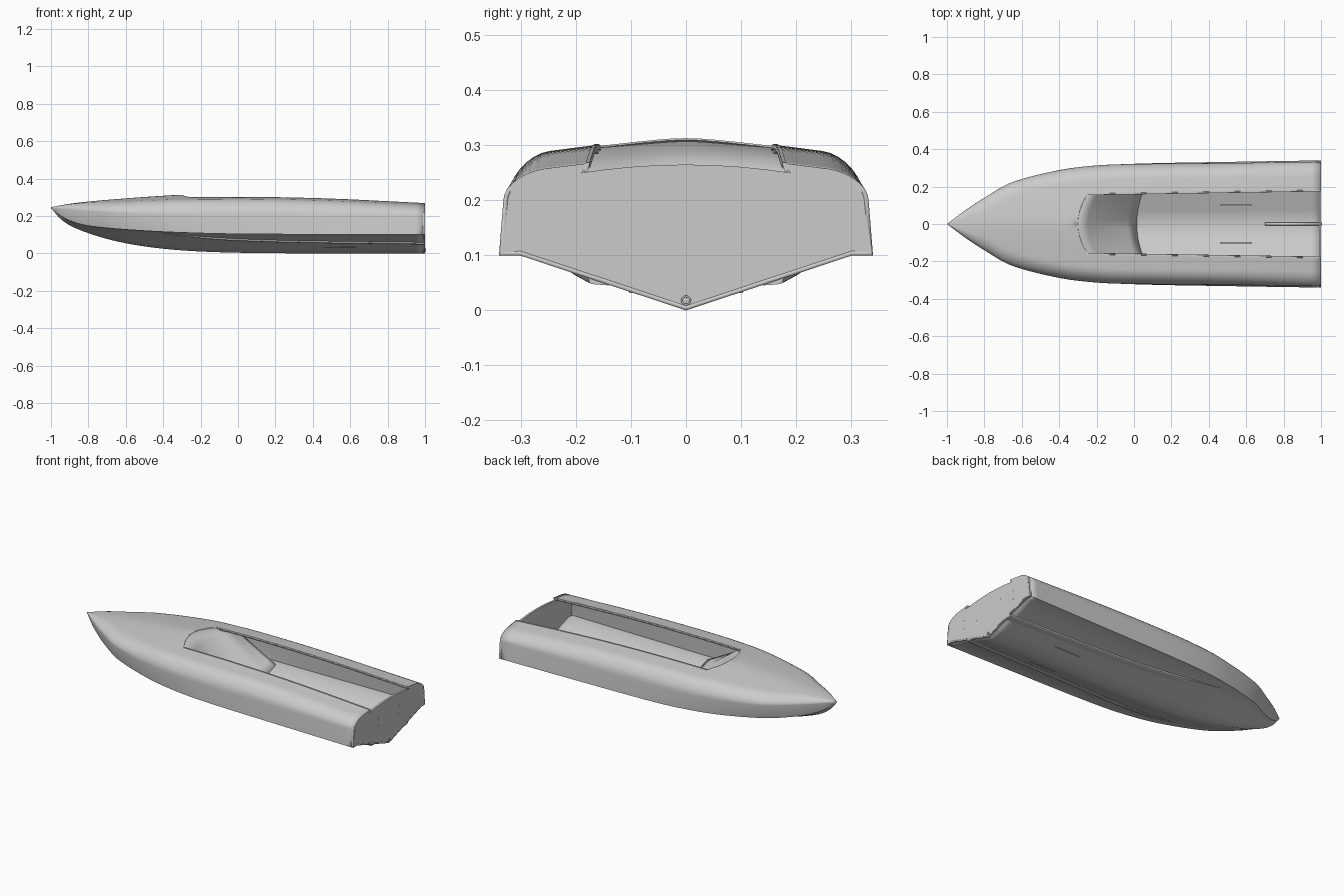
import bpy, bmesh, math
from mathutils import Matrix, Vector

if "Cube" in bpy.data.objects:
    bpy.data.objects.remove(bpy.data.objects["Cube"], do_unlink=True)

grey = bpy.data.materials.new("light grey")
grey.use_nodes = True
grey.diffuse_color = (0.6, 0.6, 0.6, 1)
grey.node_tree.nodes["Principled BSDF"].inputs["Base Color"].default_value = grey.diffuse_color


def curve(*pts):
    """Smooth function of x through a few (x, value) points."""
    n = len(pts)

    def slope(i):
        a, b = pts[max(i - 1, 0)], pts[min(i + 1, n - 1)]
        return (b[1] - a[1]) / (b[0] - a[0])

    def f(x):
        i = 0
        while i < n - 2 and x > pts[i + 1][0]:
            i += 1
        (xa, va), (xb, vb) = pts[i], pts[i + 1]
        h = xb - xa
        t = min(max((x - xa) / h, 0), 1)
        return ((2*t**3 - 3*t*t + 1) * va + (t**3 - 2*t*t + t) * h * slope(i)
                + (3*t*t - 2*t**3) * vb + (t**3 - t*t) * h * slope(i + 1))
    return f


# Hull lines along the length
keel_z = curve((-1, .243), (-.95, .185), (-.87, .135), (-.68, .072), (-.47, .033), (-.2, .01), (.2, .001), (1, 0))
chine_y = curve((-1, 0), (-.9, .055), (-.8, .115), (-.66, .195), (-.4, .275), (-.2, .308), (0, .322), (.5, .332), (1, .34))
chine_z = curve((-1, .243), (-.92, .185), (-.8, .148), (-.52, .122), (-.2, .108), (.1, .103), (1, .1))
sheer_y = curve((-1, 0), (-.9, .075), (-.8, .14), (-.66, .22), (-.4, .288), (-.2, .313), (0, .321), (.5, .326), (1, .332))
sheer_z = curve((-1, .243), (-.8, .226), (-.5, .21), (0, .2), (1, .2))
crown_z = curve((-1, .247), (-.9, .265), (-.8, .277), (-.6, .294), (-.4, .308), (-.3, .313), (.1, .316), (.5, .308), (1, .285))
strake_y = curve((-.42, .212), (-.2, .205), (0, .192), (.3, .175), (1, .158))
OPEN, CORNER, WIDTH = -.30, -.25, .155


def opening_y(x):
    if x <= OPEN:
        return 0
    if x <= CORNER:
        return WIDTH * math.sqrt((x - OPEN) / (CORNER - OPEN))
    return WIDTH + .016 * (x - CORNER)


def deck_z(x, y):
    soft = .05
    return crown_z(x) - .13 * (math.hypot(y, soft) - soft)


def inner_chine(x):
    return chine_y(x) * (1 - .11 * min(1, (x + 1) / .8)), chine_z(x)


def bottom_z(x, y):
    by, bz = inner_chine(x)
    return keel_z(x) + (bz - keel_z(x)) * min(1, abs(y) / max(by, .001))


def section(x):
    """Half cross-section from keel round to the edge of the cockpit."""
    by, bz = inner_chine(x)
    pts = [(by * k / 4, bottom_z(x, by * k / 4)) for k in range(5)]
    pts.append((chine_y(x), bz))
    sy, sz = sheer_y(x), sheer_z(x)
    rx = min(.075, sy * .5)
    for k in range(9):
        a = math.pi / 2 * k / 8
        y = sy - rx * (1 - math.cos(a))
        pts.append((y, sz + (deck_z(x, y) - sz) * math.sin(a)))
    y0, y1 = sy - rx, opening_y(x)
    for k in range(1, 9):
        y = y0 + (y1 - y0) * k / 8
        pts.append((y, deck_z(x, y) if x > -1 else sz))
    return [Vector((x, y, z)) for y, z in pts]


def finish(name, bm, angle=30, mirror=False, thick=0):
    mesh = bpy.data.meshes.new(name)
    bm.to_mesh(mesh)
    bm.free()
    mesh.materials.append(grey)
    ob = bpy.data.objects.new(name, mesh)
    bpy.context.collection.objects.link(ob)
    if mirror:
        m = ob.modifiers.new("Mirror", 'MIRROR')
        m.use_axis = (False, True, False)
        m.merge_threshold = .0005
    if thick:
        s = ob.modifiers.new("Thickness", 'SOLIDIFY')
        s.thickness = thick
        s.offset = -1
    bpy.ops.object.select_all(action='DESELECT')
    ob.select_set(True)
    bpy.context.view_layer.objects.active = ob
    bpy.ops.object.shade_smooth_by_angle(angle=math.radians(angle))
    return ob


def loft(sections, closed=False):
    bm = bmesh.new()
    rows = [[bm.verts.new(p) for p in s] for s in sections]
    for a, b in zip(rows, rows[1:]):
        n = len(a)
        for j in range(n if closed else n - 1):
            k = (j + 1) % n
            bm.faces.new((a[j], a[k], b[k], b[j]))
    if closed:
        bm.faces.new(rows[0])
        bm.faces.new(rows[-1][::-1])
    bmesh.ops.remove_doubles(bm, verts=bm.verts, dist=.0001)
    if closed:
        bmesh.ops.recalc_face_normals(bm, faces=bm.faces)
    return bm


# Hull and deck shell
aft = [CORNER + (1 - CORNER) * i / 24 for i in range(25)]
stations = [-1 + (OPEN + 1) * (i / 24) ** 1.6 for i in range(25)]
stations += [OPEN + (CORNER - OPEN) * (i / 8) ** 2 for i in range(1, 8)] + aft
finish("hull_shell", loft([section(x) for x in stations]), mirror=True, thick=.008)

# Transom plate with its low arched top edge
half = section(1)
half += [Vector((1, y, .265 - .015 * (y / .19) ** 2)) for y in (.19, .15, .1, .05, 0)]
outline = half + [Vector((p.x, -p.y, p.z)) for p in half[-2:0:-1]]
bm = bmesh.new()
face = bm.faces.new([bm.verts.new(p) for p in outline])
grown = bmesh.ops.extrude_face_region(bm, geom=[face])
moved = [v for v in grown["geom"] if isinstance(v, bmesh.types.BMVert)]
bmesh.ops.translate(bm, verts=moved, vec=(-.012, 0, 0))
bmesh.ops.recalc_face_normals(bm, faces=bm.faces)
finish("transom", bm, 20)

# Curved sloping bulkhead at the front of the cockpit
rows = []
for i in range(25):
    y = -.28 + .56 * i / 24
    bow = min(abs(y) / WIDTH, 1.25) ** 2
    top_x, low_x = OPEN + .05 * bow, .02 + .028 * bow
    drop = .003 + max(0, abs(y) - .16) * .2
    top = Vector((top_x, y, deck_z(top_x, y) - drop))
    low = Vector((low_x, y, bottom_z(low_x, y) + .004))
    rows.append([top.lerp(low, k / 6) for k in range(7)])
finish("cockpit_bulkhead", loft(rows), thick=.004)

# Turned-down lip along each cockpit side
lip = []
for x in aft:
    y, z = opening_y(x), deck_z(x, opening_y(x))
    lip.append([Vector((x, y + dy, z + dz)) for dy, dz in ((0, .001), (.007, .001), (.011, -.015), (.004, -.015))])
finish("cockpit_lip", loft(lip, True), mirror=True)

# Spray strake under each side
strake = []
for i in range(25):
    x = -.42 + 1.42 * i / 24
    s = min(1, .1 + i / 5)
    y = strake_y(x)
    z0, z1 = bottom_z(x, y - .018), bottom_z(x, y + .02)
    strake.append([Vector((x, y - .018, z0 + .003)), Vector((x, y - .018, z0 - .001)),
                   Vector((x, y + .014, z1 - .011 * s)), Vector((x, y + .018, z1 - .008 * s)),
                   Vector((x, y + .02, z1 + .003))])
finish("spray_strake", loft(strake, True), mirror=True)

# Engine mounting rails on the cockpit floor
bm = bmesh.new()
bmesh.ops.create_cube(bm, size=1, matrix=Matrix.Translation((.545, .1, .052)) @ Matrix.Diagonal((.17, .008, .04, 1)))
finish("engine_rail", bm, mirror=True)


def cylinder(name, x0, x1, y, z, r, caps=True, thick=0):
    bm = bmesh.new()
    place = Matrix.Translation(((x0 + x1) / 2, y, z)) @ Matrix.Rotation(math.pi / 2, 4, 'Y')
    bmesh.ops.create_cone(bm, cap_ends=caps, segments=20, radius1=r, radius2=r, depth=x1 - x0, matrix=place)
    finish(name, bm, thick=thick)


# Shaft tube leaving through the transom, and small bolts
cylinder("shaft_tube", .7, 1.004, 0, .018, .009, False, .003)
cylinder("shaft", .72, 1.002, 0, .018, .004)
for y in (-.2, -.1, .1, .2):
    for z in (.14, .19):
        cylinder("transom_bolt", .99, 1.001, y, z, .004)
